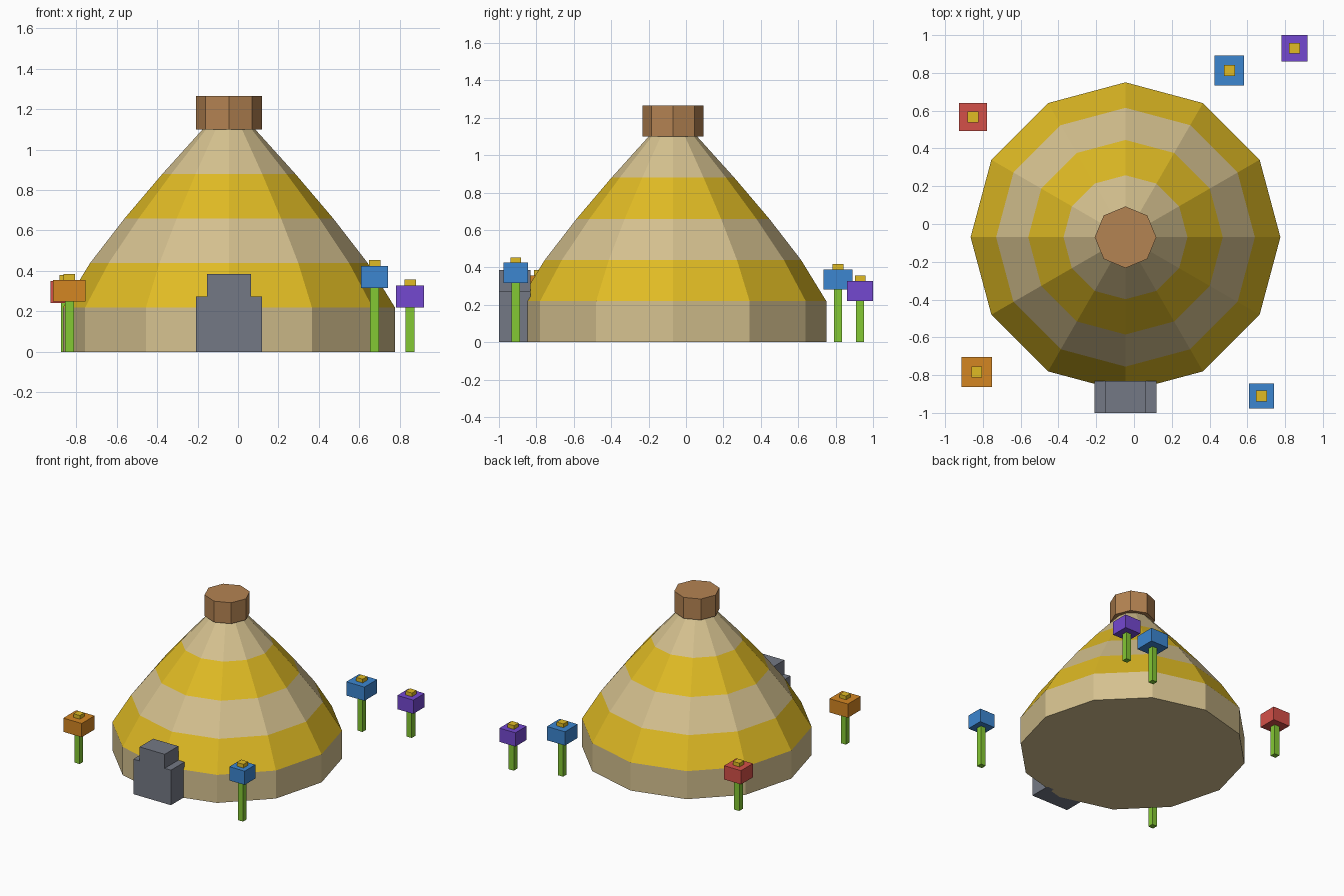
import bpy, bmesh, math

if "Cube" in bpy.data.objects:
    bpy.data.objects.remove(bpy.data.objects["Cube"])


def material(name, rgb):
    """Flat material from 0-255 sRGB values, stored as linear."""
    m = bpy.data.materials.new(name)
    lin = [c / 255 / 12.92 if c / 255 <= 0.04045 else ((c / 255 + 0.055) / 1.055) ** 2.4 for c in rgb]
    m.diffuse_color = (*lin, 1)
    m.use_nodes = True
    m.node_tree.nodes["Principled BSDF"].inputs["Base Color"].default_value = m.diffuse_color
    return m


beige = material("beige", (213, 193, 143))
yellow = material("yellow", (224, 187, 36))
brown = material("brown", (180, 131, 82))
grey = material("grey", (116, 121, 133))
green = material("green", (132, 200, 52))
red = material("red", (212, 80, 72))
orange = material("orange", (212, 134, 34))
blue = material("blue", (60, 134, 208))
purple = material("purple", (116, 72, 208))


def finish(name, bm, mats):
    bmesh.ops.recalc_face_normals(bm, faces=bm.faces)
    mesh = bpy.data.meshes.new(name)
    bm.to_mesh(mesh)
    bm.free()
    for m in mats:
        mesh.materials.append(m)
    ob = bpy.data.objects.new(name, mesh)
    bpy.context.collection.objects.link(ob)
    return ob


def lathe(name, profile, sides, centre, mats):
    """Closed faceted solid from (radius, z) rings; bands alternate materials."""
    bm = bmesh.new()
    rings = []
    for r, z in profile:
        rings.append([bm.verts.new((centre[0] + r * math.cos(math.tau * i / sides),
                                    centre[1] + r * math.sin(math.tau * i / sides), z))
                      for i in range(sides)])
    for b, (lo, hi) in enumerate(zip(rings, rings[1:])):
        for i in range(sides):
            j = (i + 1) % sides
            bm.faces.new((lo[i], lo[j], hi[j], hi[i])).material_index = b % len(mats)
    bm.faces.new(rings[0])
    bm.faces.new(rings[-1])
    return finish(name, bm, mats)


def box(name, x, y, z0, z1, size, mat):
    bm = bmesh.new()
    bmesh.ops.create_cube(bm, size=1)
    for v in bm.verts:
        v.co = (x + v.co.x * size, y + v.co.y * size, z0 + (v.co.z + 0.5) * (z1 - z0))
    return finish(name, bm, [mat])


CX, CY = -0.045, -0.07

# Striped hut body and chimney cap
lathe("hut", [(0.82, 0), (0.82, 0.22), (0.685, 0.44), (0.515, 0.66), (0.328, 0.88), (0.125, 1.105)],
      12, (CX, CY), [beige, yellow])
lathe("cap", [(0.163, 1.10), (0.163, 1.265)], 8, (CX, CY), [brown])

# Stepped door block, a mirrored profile extruded in depth
half = [(0.163, 0), (0.163, 0.275), (0.109, 0.275), (0.109, 0.385)]
outline = half + [(-x, z) for x, z in reversed(half)]
bm = bmesh.new()
front = bm.faces.new([bm.verts.new((CX + x, -1.0, z)) for x, z in outline])
ext = bmesh.ops.extrude_face_region(bm, geom=[front], use_keep_orig=True)
for g in ext["geom"]:
    if isinstance(g, bmesh.types.BMVert):
        g.co.y = -0.832
finish("door", bm, [grey])

# Block flowers: x, y, head bottom, head width, petal colour
flowers = [
    (-0.853, 0.567, 0.242, 0.147, red),
    (-0.833, -0.783, 0.248, 0.16, orange),
    (0.505, 0.813, 0.281, 0.157, blue),
    (0.85, 0.931, 0.220, 0.139, purple),
    (0.675, -0.91, 0.317, 0.133, blue),
]
for n, (x, y, z, w, petal) in enumerate(flowers, 1):
    box(f"flower_stem_{n}", x, y, 0, z + 0.01, 0.044, green)
    box(f"flower_head_{n}", x, y, z, z + 0.108, w, petal)
    box(f"flower_centre_{n}", x, y, z + 0.10, z + 0.137, 0.057, yellow)
